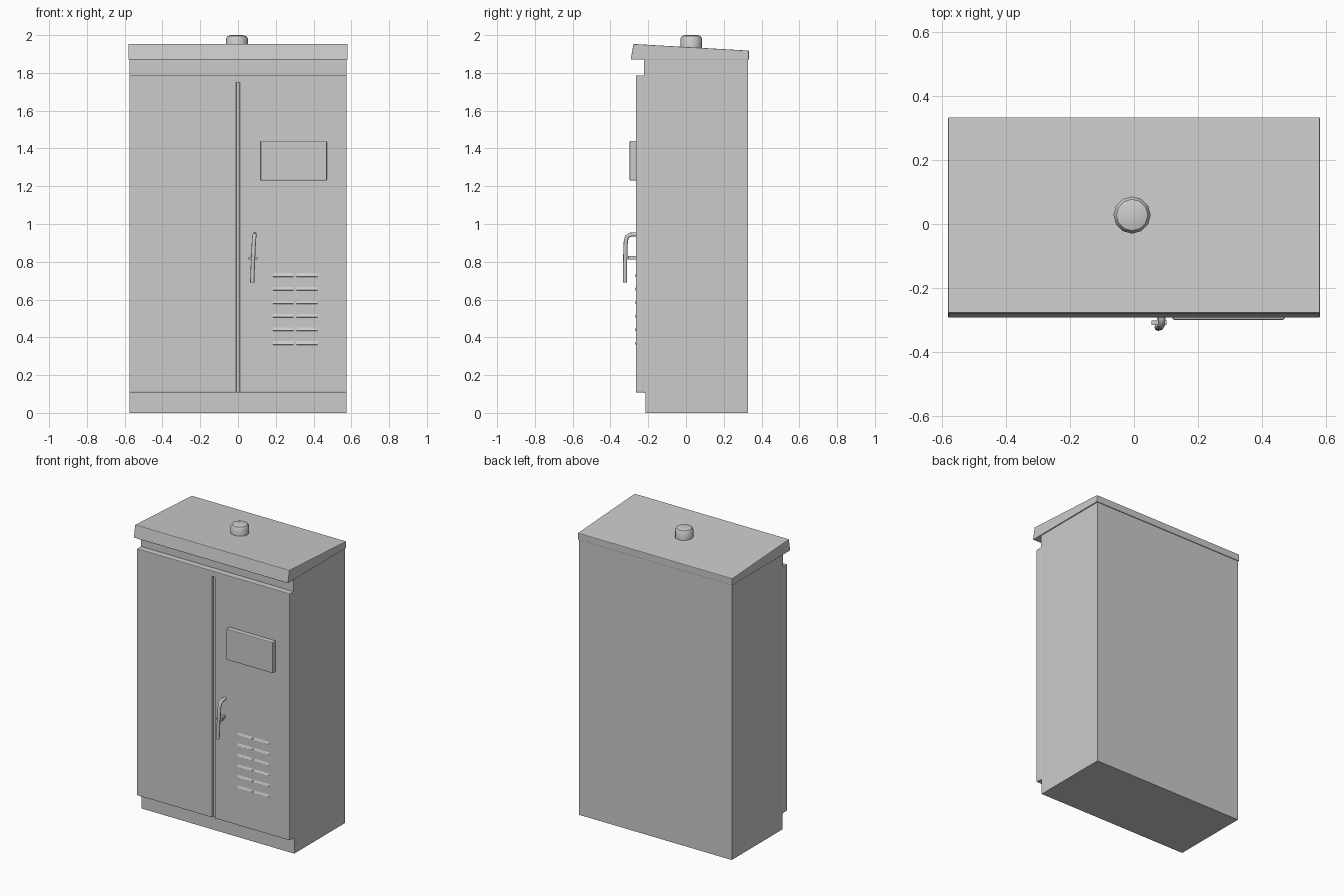
import bpy, bmesh, math
from mathutils import Vector

if "Cube" in bpy.data.objects:
    bpy.data.objects.remove(bpy.data.objects["Cube"])


def make_object(name, bm, bevel=0.0, smooth=False):
    bmesh.ops.recalc_face_normals(bm, faces=bm.faces)
    me = bpy.data.meshes.new(name)
    bm.to_mesh(me)
    bm.free()
    ob = bpy.data.objects.new(name, me)
    bpy.context.collection.objects.link(ob)
    if bevel:
        mod = ob.modifiers.new("edge_bevel", 'BEVEL')
        mod.width = bevel
        mod.segments = 2
    if smooth:
        bpy.ops.object.select_all(action='DESELECT')
        ob.select_set(True)
        bpy.context.view_layer.objects.active = ob
        bpy.ops.object.shade_smooth_by_angle(angle=math.radians(40))
    return ob


def side_profile(name, points, x0, x1, bevel=0.0):
    """Extrude a (y, z) outline from x0 to x1."""
    bm = bmesh.new()
    face = bm.faces.new([bm.verts.new((x0, y, z)) for y, z in points])
    ext = bmesh.ops.extrude_face_region(bm, geom=[face])
    moved = [v for v in ext["geom"] if isinstance(v, bmesh.types.BMVert)]
    bmesh.ops.translate(bm, verts=moved, vec=(x1 - x0, 0, 0))
    return make_object(name, bm, bevel)


def box(name, x0, x1, y0, y1, z0, z1, bevel=0.0):
    return side_profile(name, [(y0, z0), (y1, z0), (y1, z1), (y0, z1)], x0, x1, bevel)


def lathe(name, profile, centre, steps):
    """Spin an (r, z) outline around a vertical axis."""
    bm = bmesh.new()
    verts = [bm.verts.new((r, 0, z)) for r, z in profile]
    edges = [bm.edges.new(p) for p in zip(verts, verts[1:])]
    bmesh.ops.spin(bm, geom=verts + edges, axis=(0, 0, 1), cent=(0, 0, 0),
                   angle=math.tau, steps=steps)
    bmesh.ops.remove_doubles(bm, verts=bm.verts, dist=1e-5)
    bmesh.ops.translate(bm, verts=bm.verts, vec=centre)
    return make_object(name, bm, smooth=True)


# Cabinet carcass with set-back plinth and top recess
side_profile("cabinet_body", [(-0.215, 0), (0.328, 0), (0.328, 1.875), (-0.222, 1.875),
                              (-0.222, 0.105), (-0.215, 0.105)], -0.574, 0.574)

# Sloping roof with overhanging front lip
side_profile("roof", [(-0.293, 1.87), (0.333, 1.87), (0.333, 1.918), (-0.278, 1.953)],
             -0.581, 0.581, 0.004)

# Double doors and the recessed centre seam
DOOR = -0.265
box("left_door", -0.575, -0.009, DOOR, -0.221, 0.108, 1.787, 0.004)
box("right_door", 0.009, 0.575, DOOR, -0.221, 0.108, 1.787, 0.004)
box("door_seam", -0.01, 0.01, -0.25, -0.222, 0.108, 1.75)
box("door_top_stop", -0.01, 0.01, DOOR + 0.001, -0.222, 1.75, 1.786)

# Display box on the right door
box("display_box", 0.12, 0.47, -0.299, DOOR + 0.002, 1.23, 1.44, 0.005)

# Two columns of shallow louvres
for col in range(2):
    x = 0.185 + col * 0.125
    for row in range(6):
        z = 0.36 + row * 0.072
        side_profile(f"louvre_{col}_{row}",
                     [(DOOR + 0.001, z), (DOOR - 0.006, z + 0.003), (DOOR + 0.001, z + 0.022)],
                     x, x + 0.11)

# Bent door handle swept along a path
curve = bpy.data.curves.new("door_handle", 'CURVE')
curve.dimensions = '3D'
curve.bevel_depth = 0.011
curve.bevel_resolution = 2
curve.use_fill_caps = True
path = [(0.088, -0.262, 0.945), (0.087, -0.295, 0.943), (0.086, -0.313, 0.932),
        (0.084, -0.319, 0.905), (0.08, -0.322, 0.82), (0.075, -0.323, 0.69)]
spline = curve.splines.new('POLY')
spline.points.add(len(path) - 1)
for point, co in zip(spline.points, path):
    point.co = (*co, 1)
handle = bpy.data.objects.new("door_handle", curve)
bpy.context.collection.objects.link(handle)

# Latch pin behind the handle
box("latch_pin", 0.072, 0.09, -0.318, DOOR + 0.002, 0.812, 0.83)
box("latch_bar", 0.055, 0.102, -0.316, -0.302, 0.812, 0.826)

# Domed vent cap on the roof
lathe("vent_cap", [(0.058, 1.93), (0.058, 1.982), (0.049, 1.995), (0.03, 2.0), (0, 2.0)],
      (-0.006, 0.028, 0), 12)
